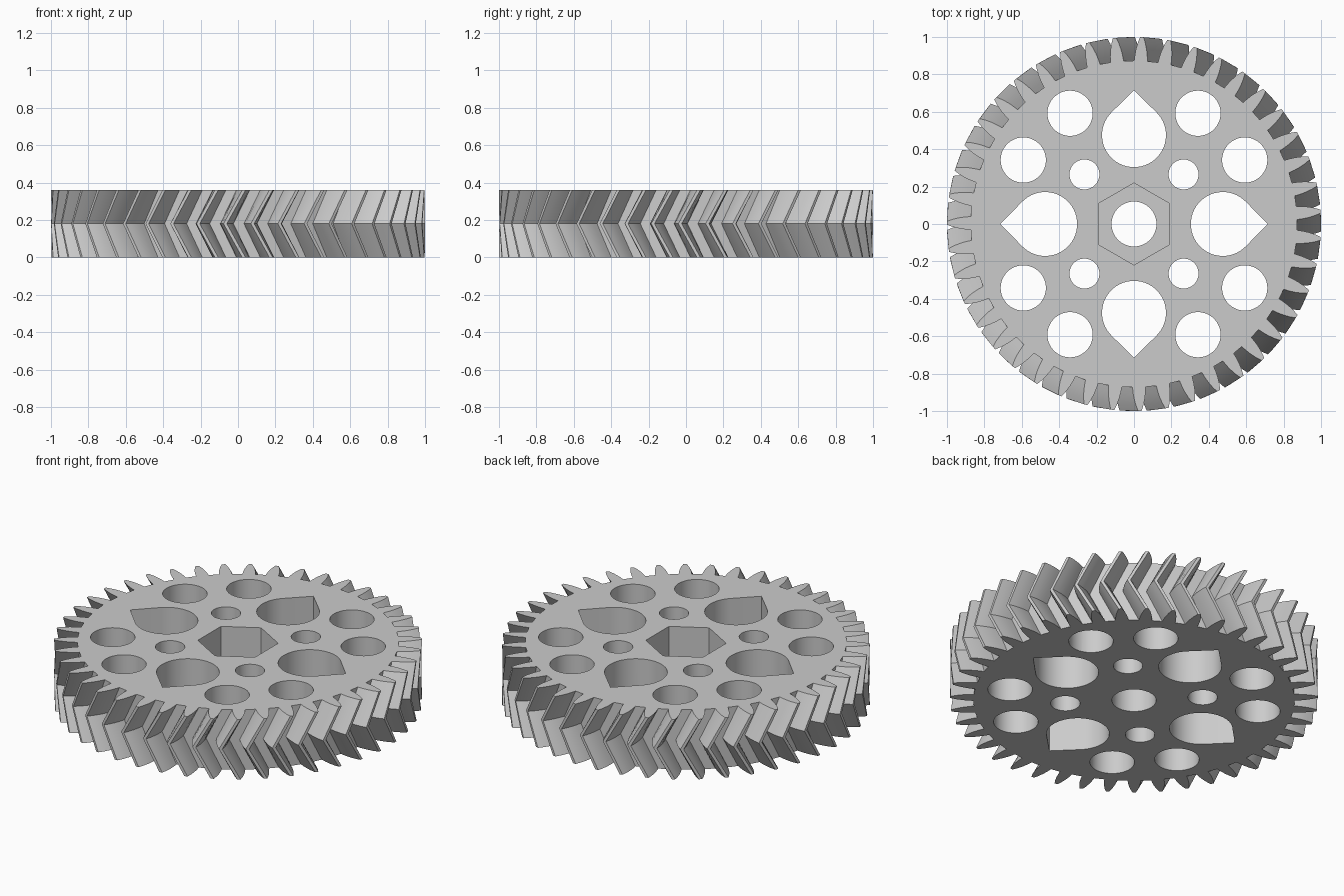
import bpy, bmesh
from math import sin, cos, pi, radians

TEETH = 43
HEIGHT = 0.36
TWIST = 0.1                       # rotation between mid plane and each face
PITCH = 2 * pi / TEETH
TOP_PHASE = radians(91.8) + PITCH / 2

cube = bpy.data.objects.get("Cube")
if cube:
    bpy.data.objects.remove(cube, do_unlink=True)

grey = bpy.data.materials.new("light_grey")
grey.use_nodes = True
colour = (0.6, 0.6, 0.6, 1)
grey.diffuse_color = colour
grey.node_tree.nodes["Principled BSDF"].inputs["Base Color"].default_value = colour


def make_object(name, bm):
    bmesh.ops.recalc_face_normals(bm, faces=bm.faces)
    mesh = bpy.data.meshes.new(name)
    bm.to_mesh(mesh)
    bm.free()
    mesh.materials.append(grey)
    obj = bpy.data.objects.new(name, mesh)
    bpy.context.collection.objects.link(obj)
    return obj


def loft(bm, sections):
    """Join matching outlines, given as (outline, z), into a closed solid."""
    rings = [[bm.verts.new((x, y, z)) for x, y in outline] for outline, z in sections]
    for low, high in zip(rings, rings[1:]):
        for i in range(len(low)):
            j = (i + 1) % len(low)
            bm.faces.new((low[i], low[j], high[j], high[i]))
    bm.faces.new(rings[0][::-1])
    bm.faces.new(rings[-1])


def arc(cx, cy, r, start=0, sweep=2 * pi, steps=48):
    return [(cx + r * cos(start + sweep * i / steps), cy + r * sin(start + sweep * i / steps))
            for i in range(steps)]


# Tooth flank as (radius, width), from root to tip
FLANK = [(0.873, 0.071), (0.905, 0.066), (0.935, 0.057), (0.97, 0.04), (1.0, 0.018)]


def gear_outline(turn):
    points = []
    for k in range(TEETH):
        mid = turn + k * PITCH
        side = [(r, w / r / 2) for r, w in FLANK]
        for r, a in [(r, -a) for r, a in side] + side[::-1]:
            points.append((r * cos(mid + a), r * sin(mid + a)))
    return points


# Herringbone gear body
bm = bmesh.new()
loft(bm, [(gear_outline(TOP_PHASE), 0),
          (gear_outline(TOP_PHASE - TWIST), HEIGHT / 2),
          (gear_outline(TOP_PHASE), HEIGHT)])
gear = make_object("herringbone_gear", bm)

# Through holes: bore, lightening circles and teardrops
bm = bmesh.new()


def through(outline):
    loft(bm, [(outline, -0.1), (outline, HEIGHT + 0.1)])


through(arc(0, 0, 0.12))
for sx in (-1, 1):
    for sy in (-1, 1):
        through(arc(0.265 * sx, 0.265 * sy, 0.08))
        through(arc(0.342 * sx, 0.592 * sy, 0.121))
        through(arc(0.592 * sx, 0.342 * sy, 0.121))
for q in range(4):
    a = q * pi / 2
    cx, cy = 0.475 * cos(a), 0.475 * sin(a)
    drop = arc(cx, cy, 0.171, a + pi / 4, 1.5 * pi, 40)
    drop.append((cx + 0.171 * cos(a - pi / 4), cy + 0.171 * sin(a - pi / 4)))
    drop.append((0.715 * cos(a), 0.715 * sin(a)))
    through(drop)
holes = make_object("hole_cutter", bm)

# Hexagonal nut recess in the top face
bm = bmesh.new()
hexagon = arc(0, 0, 0.219, pi / 6, 2 * pi, 6)
loft(bm, [(hexagon, HEIGHT - 0.21), (hexagon, HEIGHT + 0.1)])
recess = make_object("nut_recess_cutter", bm)

# Cut the gear, then drop the cutters
bpy.ops.object.select_all(action='DESELECT')
gear.select_set(True)
bpy.context.view_layer.objects.active = gear
for cutter in (holes, recess):
    cutter.hide_render = True
    mod = gear.modifiers.new(cutter.name, 'BOOLEAN')
    mod.operation = 'DIFFERENCE'
    mod.solver = 'EXACT'
    mod.object = cutter
    bpy.ops.object.modifier_apply(modifier=mod.name)
    bpy.data.objects.remove(cutter, do_unlink=True)

bpy.ops.object.shade_smooth_by_angle(angle=radians(25))
